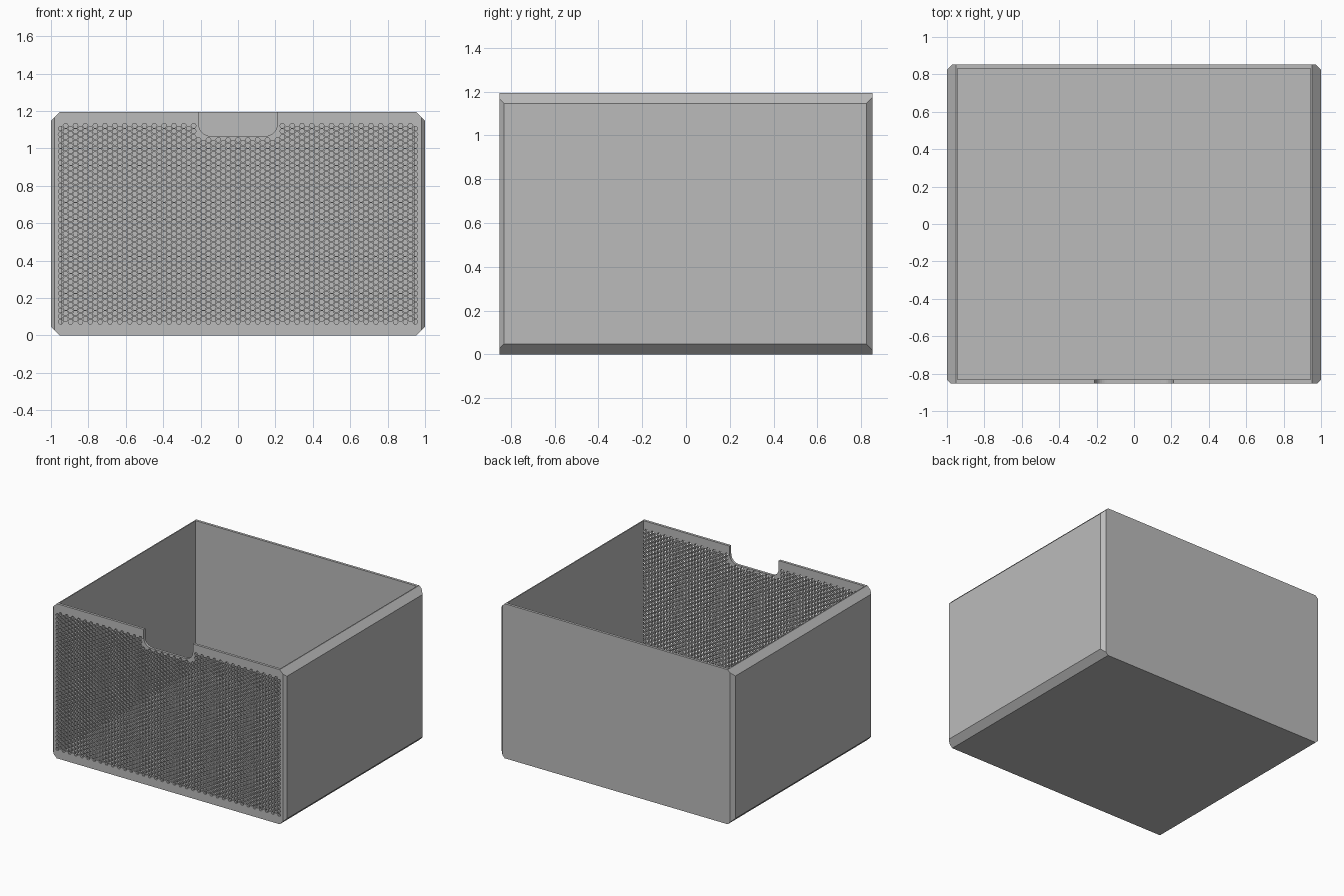
import bpy, bmesh, math
from mathutils import Vector

cube = bpy.data.objects.get("Cube")
if cube:
    bpy.data.objects.remove(cube, do_unlink=True)

HALF_D, HEIGHT, CHAMFER, WALL = 0.852, 1.194, 0.047, 0.02
BACK_BEVEL = 0.028
PITCH = 0.0304

grey = bpy.data.materials.new("plain grey")
grey.use_nodes = True
color = (0.5, 0.5, 0.5, 1)
grey.diffuse_color = color
grey.node_tree.nodes["Principled BSDF"].inputs["Base Color"].default_value = color


def finish(bm, name):
    bmesh.ops.recalc_face_normals(bm, faces=bm.faces[:])
    mesh = bpy.data.meshes.new(name)
    bm.to_mesh(mesh)
    bm.free()
    mesh.materials.append(grey)
    obj = bpy.data.objects.new(name, mesh)
    bpy.context.collection.objects.link(obj)
    return obj


def right_half(inset):
    """Right half of the chamfered outline, bottom to top."""
    return [(1 - CHAMFER, 0), (1 - inset, CHAMFER - inset),
            (1 - inset, HEIGHT - CHAMFER + inset), (1 - CHAMFER, HEIGHT)]


def mirrored(half):
    return half + [(-x, z) for x, z in reversed(half)]


# Tray: chamfered prism with bevelled back corners, hollowed by a cutter
bm = bmesh.new()
layers = [(-HALF_D + WALL, 0), (HALF_D - BACK_BEVEL, 0), (HALF_D, BACK_BEVEL)]
rings = [[bm.verts.new((x, y, z)) for x, z in mirrored(right_half(c))] for y, c in layers]
bm.faces.new(rings[0])
bm.faces.new(rings[-1])
for a, b in zip(rings, rings[1:]):
    for i in range(len(a)):
        j = (i + 1) % len(a)
        bm.faces.new((a[i], a[j], b[j], b[i]))
tray = finish(bm, "tray_body")

bm = bmesh.new()
bmesh.ops.create_cube(bm, size=2)
for v in bm.verts:
    v.co = (v.co.x * 0.945, HALF_D - WALL if v.co.y > 0 else -1, 2 if v.co.z > 0 else 0.05)
cutter = finish(bm, "cavity_cutter")
cutter.hide_render = True
cutter.hide_set(True)
cut = tray.modifiers.new("cavity", "BOOLEAN")
cut.object = cutter
cut.solver = "EXACT"
bpy.context.view_layer.update()
hollow = bpy.data.meshes.new_from_object(tray.evaluated_get(bpy.context.evaluated_depsgraph_get()))
tray.modifiers.clear()
tray.data = hollow
bpy.data.objects.remove(cutter, do_unlink=True)

# Perforated front: outline with a rounded finger notch
NOTCH_X, NOTCH_Z, NOTCH_R = 0.21, 1.065, 0.065
bm = bmesh.new()
half = right_half(WALL) + [(NOTCH_X, HEIGHT)]
for k in range(9):
    a = math.radians(90 * k / 8)
    half.append((NOTCH_X - NOTCH_R + NOTCH_R * math.cos(a),
                 NOTCH_Z + NOTCH_R - NOTCH_R * math.sin(a)))
border = [bm.verts.new((x, -HALF_D, z)) for x, z in mirrored(half)]
fill_edges = [bm.edges.new((border[i - 1], border[i])) for i in range(len(border))]

# Honeycomb cells, each a ring of quads around an open hexagon
shared = {}


def corner(x, z):
    key = (round(x * 2000), round(z * 2000))
    if key not in shared:
        shared[key] = bm.verts.new((x, -HALF_D, z))
    return shared[key]


def hexagon(cx, cz, r):
    return [(cx + r * math.cos(math.pi * k / 3), cz + r * math.sin(math.pi * k / 3))
            for k in range(6)]


radius = PITCH / math.sqrt(3)
for col in range(-36, 37):
    cx = col * radius * 1.5
    for row in range(35):
        cz = 0.057 + PITCH * (row + 0.5 + 0.5 * (col % 2))
        cell = hexagon(cx, cz, radius)
        if any(abs(x) < NOTCH_X + 0.004 and z > NOTCH_Z - 0.004 for x, z in cell):
            continue
        outer = [corner(x, z) for x, z in cell]
        inner = [bm.verts.new((x, -HALF_D, z)) for x, z in hexagon(cx, cz, radius * 0.76)]
        for k in range(6):
            j = (k + 1) % 6
            bm.faces.new((outer[k], outer[j], inner[j], inner[k]))

# Solid frame between the honeycomb and the outline
outer_verts = set(shared.values())
fill_edges += [e for e in bm.edges
               if len(e.link_faces) == 1 and all(v in outer_verts for v in e.verts)]
bmesh.ops.triangle_fill(bm, edges=fill_edges, use_beauty=True, normal=Vector((0, -1, 0)))

# Thicken the panel, flaring its side edges out to the tray
result = bmesh.ops.extrude_face_region(bm, geom=bm.faces[:], use_keep_orig=True)
for v in result["geom"]:
    if isinstance(v, bmesh.types.BMVert):
        v.co.y += WALL
        if abs(v.co.x) > 1 - WALL - 0.001:
            v.co.x = math.copysign(1, v.co.x)
            v.co.z += WALL if v.co.z < HEIGHT / 2 else -WALL
finish(bm, "perforated_front")
